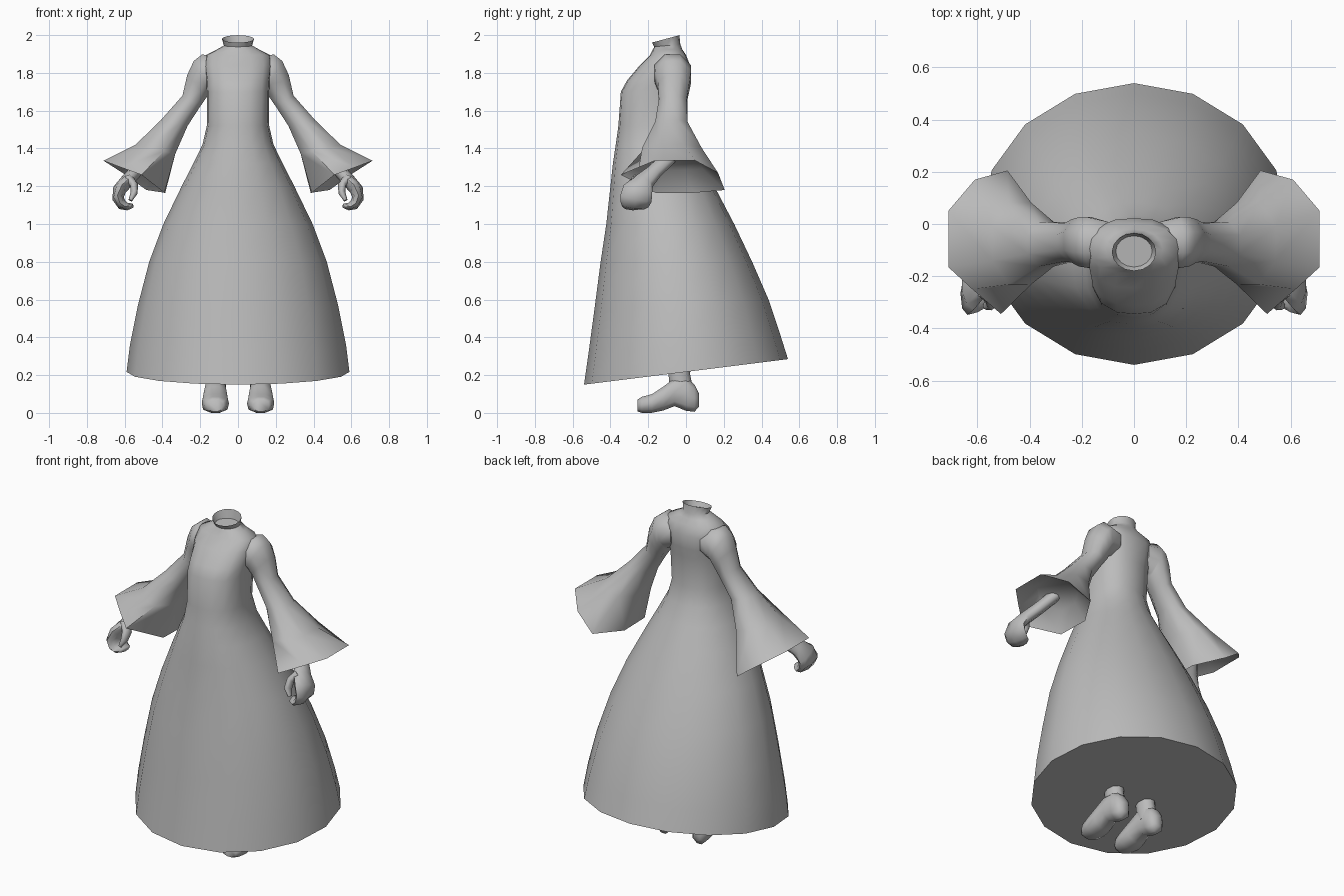
import bpy, bmesh, math
from mathutils import Vector

grey = bpy.data.materials.new("plain grey")
grey.diffuse_color = (0.5, 0.5, 0.5, 1)


def loft(name, rings, mirror=False, angle=55):
    """Skin a list of equal rings into a closed, smooth-shaded part."""
    bm = bmesh.new()
    rows = [[bm.verts.new(p) for p in r] for r in rings]
    n = len(rows[0])
    for a, b in zip(rows, rows[1:]):
        for i in range(n):
            j = (i + 1) % n
            bm.faces.new((a[i], a[j], b[j], b[i]))
    bm.faces.new(rows[0])
    bm.faces.new(rows[-1])
    bmesh.ops.recalc_face_normals(bm, faces=bm.faces)
    me = bpy.data.meshes.new(name)
    bm.to_mesh(me)
    bm.free()
    me.materials.append(grey)
    ob = bpy.data.objects.new(name, me)
    bpy.context.collection.objects.link(ob)
    bpy.ops.object.select_all(action='DESELECT')
    ob.select_set(True)
    bpy.context.view_layer.objects.active = ob
    bpy.ops.object.shade_smooth_by_angle(angle=math.radians(angle))
    if mirror:
        ob.modifiers.new("mirror", 'MIRROR')
    return ob


def oval(c, a, b, n, power=2.0, half=False):
    """Ring round c with half axes a and b; a higher power gives a boxier ring."""
    c, a, b = Vector(c), Vector(a), Vector(b)
    pts = []
    for i in range(n):
        t = 2 * math.pi * (i + (0.5 if half else 0)) / n
        u, v = math.cos(t), math.sin(t)
        k = (abs(u) ** power + abs(v) ** power) ** (-1 / power)
        pts.append(c + a * u * k + b * v * k)
    return pts


def tube(name, path, n=8, mirror=True):
    """Loft along (x, y, z, half thickness, half width) with width along y."""
    rings = []
    for i, (x, y, z, t, w) in enumerate(path):
        p, q = path[max(i - 1, 0)], path[min(i + 1, len(path) - 1)]
        d = (Vector(q[:3]) - Vector(p[:3])).normalized()
        side = (Vector((0, 1, 0)) - d * d.y).normalized()
        rings.append(oval((x, y, z), d.cross(side) * t, side * w, n))
    return loft(name, rings, mirror, 70)


# Dress: z at middle, half width, front y, back y, tilt, boxiness
levels = [
    (0.217, 0.59, -0.54, 0.54, 0.125, 2.0),
    (0.36, 0.572, -0.517, 0.50, 0.10, 2.0),
    (0.57, 0.53, -0.485, 0.44, 0.05, 2.0),
    (0.80, 0.47, -0.452, 0.35, 0.0, 2.0),
    (1.00, 0.395, -0.422, 0.255, 0.0, 2.0),
    (1.20, 0.298, -0.40, 0.15, 0.0, 2.1),
    (1.32, 0.237, -0.387, 0.085, 0.0, 2.2),
    (1.42, 0.188, -0.372, 0.035, 0.0, 2.3),
    (1.52, 0.165, -0.358, 0.005, 0.0, 2.4),
    (1.70, 0.165, -0.345, 0.01, 0.0, 2.6),
    (1.76, 0.168, -0.312, 0.02, 0.0, 2.6),
    (1.84, 0.178, -0.245, 0.022, 0.0, 2.6),
    (1.895, 0.17, -0.19, 0.0, 0.0, 2.4),
    (1.925, 0.11, -0.175, -0.02, 0.0, 2.1),
    (1.945, 0.075, -0.168, -0.03, 0.1, 2.0),
    (1.98, 0.085, -0.18, -0.035, 0.27, 2.0),
    (1.94, 0.07, -0.165, -0.045, 0.1, 2.0),   # hollow collar
]
loft("dress", [oval((0, (f + b) / 2, z), (w, 0, 0),
                    (0, (b - f) / 2, (b - f) / 2 * t), 16, p)
               for z, w, f, b, t, p in levels])

# Sleeves: top x, z; bottom x, z; front y, back y
sections = [
    (0.10, 1.88, 0.10, 1.72, -0.16, 0.01),
    (0.19, 1.90, 0.15, 1.70, -0.17, 0.028),
    (0.235, 1.865, 0.155, 1.69, -0.165, 0.028),
    (0.27, 1.79, 0.165, 1.67, -0.15, 0.02),
    (0.295, 1.68, 0.20, 1.62, -0.145, 0.005),
    (0.41, 1.55, 0.265, 1.52, -0.165, 0.01),
    (0.545, 1.42, 0.33, 1.37, -0.235, 0.085),
]
rings = [oval(((tx + bx) / 2, (f + b) / 2, (tz + bz) / 2),
              Vector((tx - bx, 0, tz - bz)) * 0.53, (0, (b - f) * 0.53, 0), 8, half=True)
         for tx, tz, bx, bz, f, b in sections]
cuff = [Vector(p) for p in (
    (0.712, 0.05, 1.335), (0.61, 0.17, 1.27), (0.485, 0.205, 1.18), (0.385, 0.04, 1.165),
    (0.39, -0.16, 1.165), (0.51, -0.345, 1.26), (0.62, -0.25, 1.30), (0.712, -0.165, 1.335))]
mid = sum(cuff, Vector()) / 8
lining = [mid + (p - mid) * 0.55 + Vector((-0.04, 0, 0.08)) for p in cuff]
loft("sleeve", rings + [cuff, lining], True, 60)

# Hands: forearm, palm and curled fingers, then the thumb
tube("hand", [(0.47, -0.07, 1.37, 0.035, 0.045), (0.545, -0.17, 1.275, 0.035, 0.045),
              (0.59, -0.225, 1.225, 0.036, 0.06), (0.628, -0.255, 1.18, 0.036, 0.08),
              (0.635, -0.265, 1.135, 0.031, 0.085), (0.612, -0.272, 1.10, 0.027, 0.075),
              (0.585, -0.28, 1.092, 0.02, 0.06), (0.56, -0.285, 1.097, 0.012, 0.035)])
tube("thumb", [(0.58, -0.25, 1.24, 0.025, 0.035), (0.55, -0.28, 1.205, 0.022, 0.032),
               (0.55, -0.305, 1.165, 0.019, 0.028), (0.57, -0.315, 1.125, 0.01, 0.014)])

# Legs and shoes: y, sole z, upper z, half width
tube("leg", [(0.112, -0.035, 0.30, 0.052, 0.065), (0.112, -0.035, 0.20, 0.05, 0.06),
             (0.115, -0.02, 0.10, 0.05, 0.065)], 10)
shoe = [(-0.257, 0.008, 0.07, 0.045), (-0.235, 0.0, 0.085, 0.06), (-0.18, 0.0, 0.10, 0.072),
        (-0.12, 0.012, 0.14, 0.066), (-0.06, 0.035, 0.185, 0.056), (0.0, 0.01, 0.19, 0.052),
        (0.045, 0.005, 0.15, 0.048), (0.07, 0.035, 0.10, 0.025)]
loft("shoe", [oval((0.12, y, (lo + hi) / 2), (w, 0, 0), (0, 0, (hi - lo) / 2), 10, 3)
              for y, lo, hi, w in shoe], True, 60)
